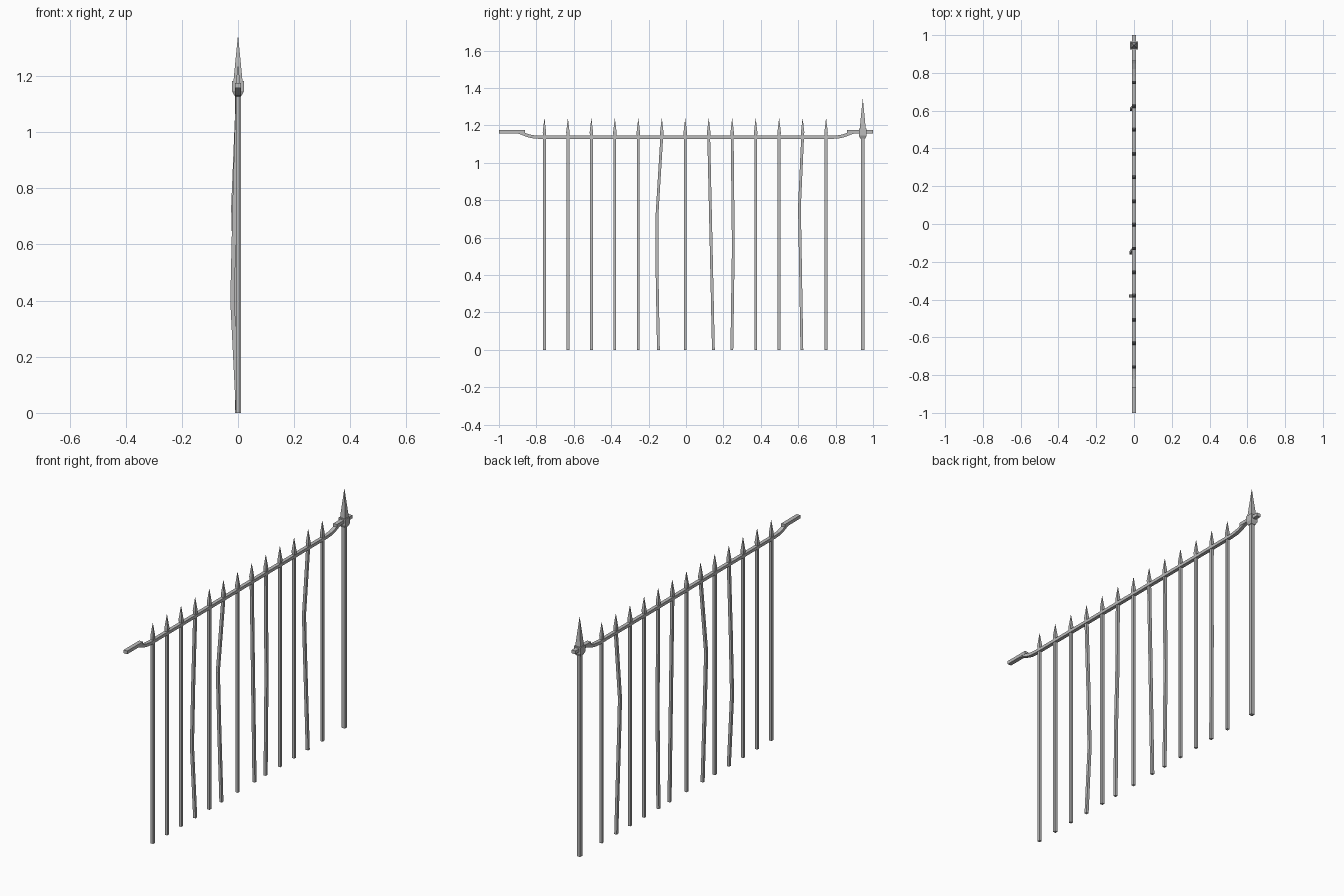
import bpy
import bmesh

old = bpy.data.objects.get("Cube")
if old:
    bpy.data.objects.remove(old, do_unlink=True)

iron = bpy.data.materials.new("grey iron")
iron.use_nodes = True
GREY = (0.5, 0.5, 0.5, 1)
iron.diffuse_color = GREY
iron.node_tree.nodes["Principled BSDF"].inputs["Base Color"].default_value = GREY


def loft(name, rings):
    """Skin a closed, capped solid through a list of four-corner rings."""
    bm = bmesh.new()
    loops = [[bm.verts.new(p) for p in ring] for ring in rings]
    for a, b in zip(loops, loops[1:]):
        for i in range(4):
            j = (i + 1) % 4
            bm.faces.new((a[i], a[j], b[j], b[i]))
    bm.faces.new(loops[0][::-1])
    bm.faces.new(loops[-1])
    bmesh.ops.remove_doubles(bm, verts=bm.verts, dist=0.0001)
    bmesh.ops.recalc_face_normals(bm, faces=bm.faces)
    mesh = bpy.data.meshes.new(name)
    bm.to_mesh(mesh)
    bm.free()
    mesh.materials.append(iron)
    obj = bpy.data.objects.new(name, mesh)
    bpy.context.collection.objects.link(obj)
    return obj


def upright(name, sections):
    """Square column from (x, y, z, half width) sections."""
    corners = ((-1, -1), (1, -1), (1, 1), (-1, 1))
    return loft(name, [[(x + r * a, y + r * b, z) for a, b in corners]
                       for x, y, z, r in sections])


def strip(name, sections, half):
    """Flat strip along y from (y, bottom, top) sections."""
    return loft(name, [[(-half, y, lo), (half, y, lo), (half, y, hi), (-half, y, hi)]
                       for y, lo, hi in sections])


# Bars: the bent ones list (x offset, y offset, z) points from the ground up
bends = {
    3: [(0, 0, 0), (-0.02, 0, 0.4), (-0.012, 0, 0.75)],
    5: [(0, -0.018, 0), (-0.008, -0.025, 0.4), (-0.017, -0.025, 0.73)],
    7: [(0, 0.025, 0), (0, 0.012, 0.6)],
    8: [(0, -0.002, 0), (0, 0.006, 0.55), (0, 0.004, 0.75)],
    11: [(0, -0.004, 0), (-0.012, -0.014, 0.6), (-0.014, -0.017, 0.76)],
}
R = 0.0075
for k in range(13):
    y = -0.757 + k * 0.1255
    path = bends.get(k, [(0, 0, 0)]) + [(0, 0, 1.14)]
    upright(f"bar_{k + 1}", [(dx, y + dy, z, R) for dx, dy, z in path])
    upright(f"bar_spike_{k + 1}", [(0, y, 1.13, R), (0, y, 1.165, 0.009),
                                   (0, y, 1.237, 0.0005)])

# Top rail with upswept ends
half_rail = [(0.78, 1.128, 1.145), (0.82, 1.131, 1.148),
             (0.85, 1.138, 1.156), (0.885, 1.152, 1.170), (0.905, 1.158, 1.172)]
strip("top_rail", [(-y, a, b) for y, a, b in reversed(half_rail)] + half_rail, 0.01)

# Flat mounting tabs at both ends
for side, label in ((-1, "front"), (1, "back")):
    strip(f"{label}_tab", [(side * 0.862, 1.158, 1.176), (side, 1.158, 1.176)], 0.0115)

# End post with collar and finial
Y = 0.945
upright("post", [(0, Y, 0, 0.01), (0, Y, 1.14, 0.01)])
upright("post_collar", [(0, Y, 1.13, 0.013), (0, Y, 1.147, 0.021),
                        (0, Y, 1.183, 0.021)])
upright("post_finial", [(0, Y, 1.18, 0.016), (0, Y, 1.205, 0.014),
                        (0, Y, 1.342, 0.0005)])
